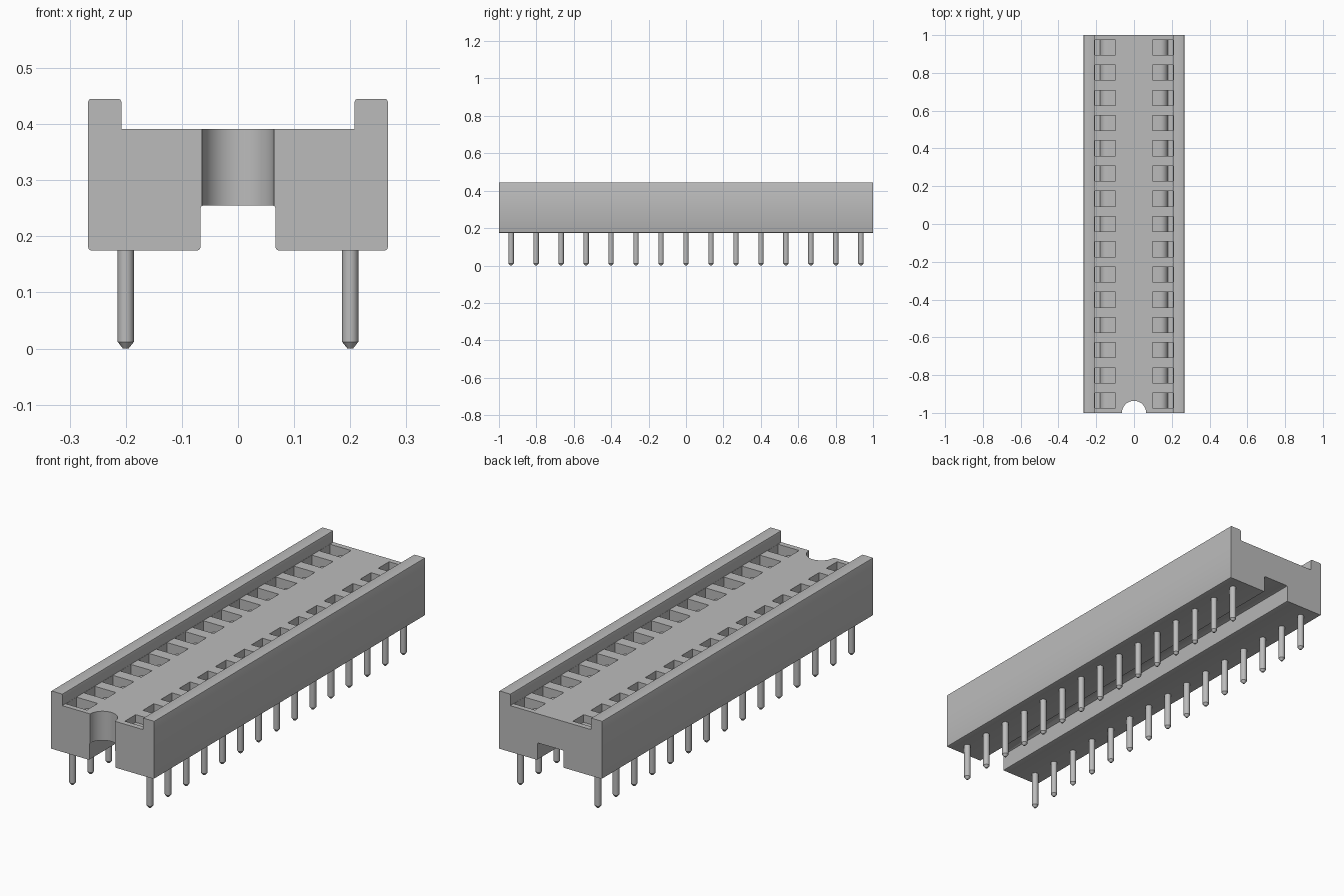
import bpy, bmesh, math
from mathutils import Matrix

if "Cube" in bpy.data.objects:
    bpy.data.objects.remove(bpy.data.objects["Cube"], do_unlink=True)

PINS, PITCH = 15, 0.1336
rows = [(i - (PINS - 1) / 2) * PITCH for i in range(PINS)]

grey = bpy.data.materials.new("plain grey")
grey.use_nodes = True
colour = (0.5, 0.5, 0.5, 1)
grey.diffuse_color = colour
grey.node_tree.nodes["Principled BSDF"].inputs["Base Color"].default_value = colour


def make_object(name, bm):
    bmesh.ops.recalc_face_normals(bm, faces=bm.faces)
    mesh = bpy.data.meshes.new(name)
    bm.to_mesh(mesh)
    bm.free()
    mesh.materials.append(grey)
    obj = bpy.data.objects.new(name, mesh)
    bpy.context.collection.objects.link(obj)
    return obj


def extrude_profile(bm, points, y0, y1):
    """Sweep a closed x-z outline along y."""
    face = bm.faces.new([bm.verts.new((x, y0, z)) for x, z in points])
    result = bmesh.ops.extrude_face_region(bm, geom=[face])
    verts = [v for v in result["geom"] if isinstance(v, bmesh.types.BMVert)]
    bmesh.ops.translate(bm, vec=(0, y1 - y0, 0), verts=verts)


def cut(target, cutter):
    mod = target.modifiers.new("cut", "BOOLEAN")
    mod.operation = "DIFFERENCE"
    mod.solver = "EXACT"
    mod.object = cutter
    cutter.hide_render = True
    bpy.context.view_layer.objects.active = target
    bpy.ops.object.modifier_apply(modifier=mod.name)
    bpy.data.objects.remove(cutter, do_unlink=True)


def smooth(obj):
    bpy.ops.object.select_all(action="DESELECT")
    obj.select_set(True)
    bpy.context.view_layer.objects.active = obj
    bpy.ops.object.shade_smooth_by_angle(angle=math.radians(35))


# Body: long channel section with two raised rails, edges softened along its length
half = [(0.067, 0.255), (0.067, 0.175), (0.267, 0.175), (0.267, 0.445),
        (0.208, 0.445), (0.208, 0.391)]
outline = half + [(-x, z) for x, z in reversed(half)]
bm = bmesh.new()
extrude_profile(bm, outline, -1, 1)
long_edges = [e for e in bm.edges
              if abs(e.verts[0].co.y - e.verts[1].co.y) > 1
              and abs(e.verts[0].co.z - 0.391) > 0.01]
bmesh.ops.bevel(bm, geom=long_edges, offset=0.005, segments=2,
                profile=0.5, affect="EDGES")
body = make_object("socket_body", bm)

# Contact pockets: each floor is a flat step that curves down toward the rail
arc = [(0.14 + 0.04 * math.sin(a), 0.315 + 0.04 * math.cos(a))
       for a in (math.pi / 2 * i / 8 for i in range(9))]
pocket = [(0.098, 0.43), (0.098, 0.355)] + arc + [(0.207, 0.315), (0.207, 0.43)]
bm = bmesh.new()
for side in (-1, 1):
    for y in rows:
        extrude_profile(bm, [(side * x, z) for x, z in pocket], y - 0.04, y + 0.04)
cut(body, make_object("pocket_cutter", bm))

# Half-round orientation notch in the front end
bm = bmesh.new()
bmesh.ops.create_cone(bm, cap_ends=True, segments=48, radius1=0.064, radius2=0.064,
                      depth=0.3, matrix=Matrix.Translation((0, -1, 0.37)))
cut(body, make_object("notch_cutter", bm))
smooth(body)

# Pins: round shafts with a tapered tip
for side, label in ((1, "left"), (-1, "right")):
    bm = bmesh.new()
    for y in rows:
        for r1, r2, z0, z1 in ((0.0145, 0.0145, 0.012, 0.2), (0.005, 0.0145, 0, 0.012)):
            place = Matrix.Translation((side * 0.2, y, (z0 + z1) / 2))
            bmesh.ops.create_cone(bm, cap_ends=True, segments=24, radius1=r1,
                                  radius2=r2, depth=z1 - z0, matrix=place)
    smooth(make_object(label + "_pins", bm))
